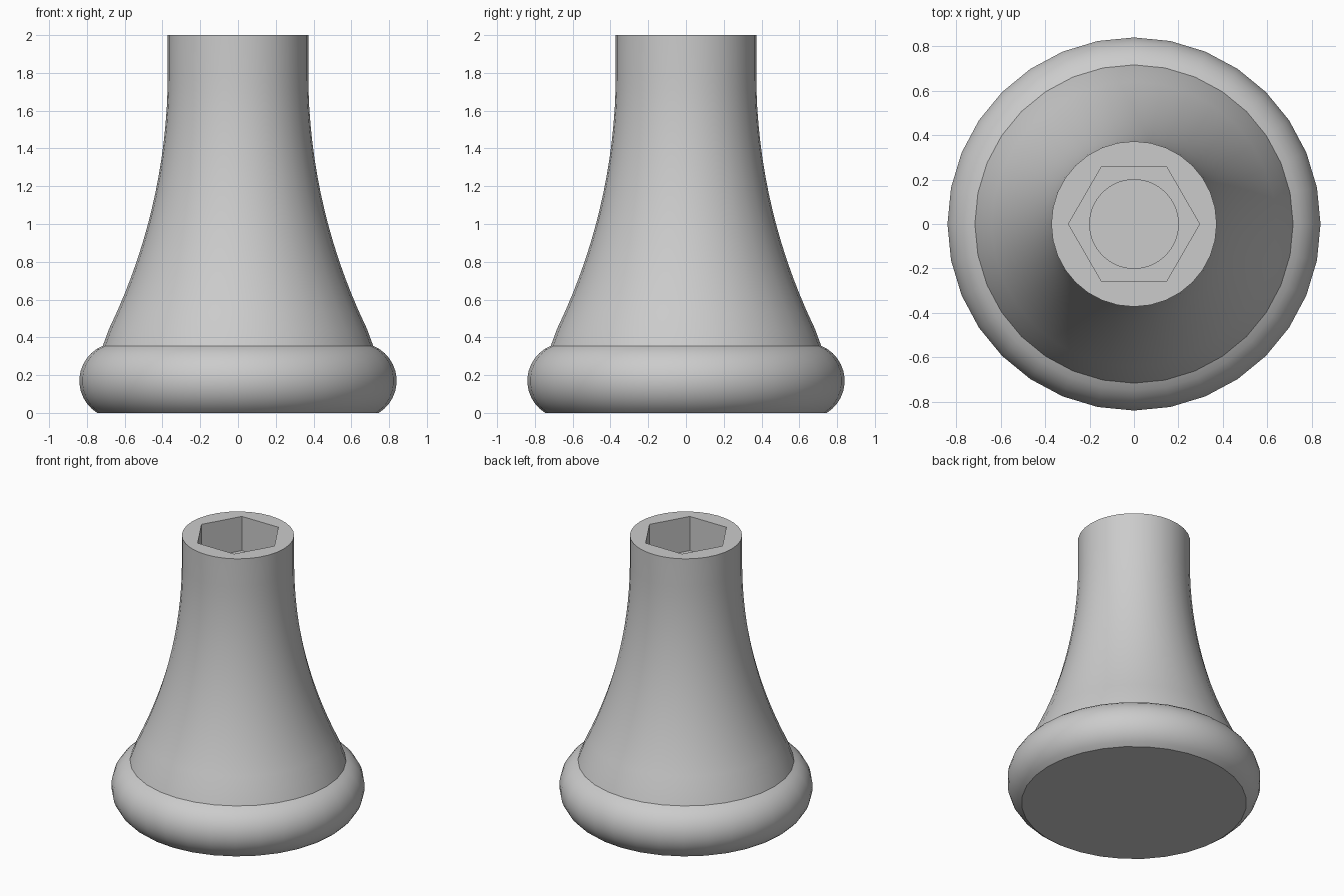
import bpy, bmesh, math

old = bpy.data.objects.get("Cube")
if old:
    bpy.data.objects.remove(old, do_unlink=True)

SIDES = 32

grey = bpy.data.materials.new("plain grey")
grey.use_nodes = True
colour = (0.6, 0.6, 0.6, 1)
grey.diffuse_color = colour
grey.node_tree.nodes["Principled BSDF"].inputs["Base Color"].default_value = colour


def revolve(name, profile, sides):
    """Closed solid of revolution from (radius, height) points, bottom to top."""
    bm = bmesh.new()
    rings = []
    for r, z in profile:
        angles = [math.tau * i / sides for i in range(sides)]
        rings.append([bm.verts.new((r * math.cos(a), r * math.sin(a), z)) for a in angles])
    for low, high in zip(rings, rings[1:]):
        for i in range(sides):
            j = (i + 1) % sides
            bm.faces.new((low[i], low[j], high[j], high[i]))
    bm.faces.new(rings[0][::-1])
    bm.faces.new(rings[-1])
    mesh = bpy.data.meshes.new(name)
    bm.to_mesh(mesh)
    bm.free()
    mesh.materials.append(grey)
    obj = bpy.data.objects.new(name, mesh)
    bpy.context.collection.objects.link(obj)
    return obj


# Rounded rim at the base: an arc bulging outwards
bulge, centre_r, centre_z = 0.2, 0.64, 0.17
start, end = -math.asin(0.17 / bulge), math.asin(0.185 / bulge)
profile = []
for i in range(13):
    a = start + (end - start) * i / 12
    profile.append((centre_r + bulge * math.cos(a), centre_z + bulge * math.sin(a)))

# Flared body: a large hollow arc running into a straight neck
neck_r, neck_z, flare = 0.372, 1.8, 3.11
for i in range(1, 17):
    z = 0.355 + (neck_z - 0.355) * i / 16
    profile.append((neck_r + flare - math.sqrt(flare**2 - (neck_z - z)**2), z))
profile.append((neck_r, 2))
foot = revolve("flared_foot", profile, SIDES)

# Hexagonal socket in the top, with a round bore below it
cutters = [
    revolve("socket_cutter", [(0.295, 1.75), (0.295, 2.1)], 6),
    revolve("bore_cutter", [(0.2, 0.8), (0.2, 2.05)], SIDES),
]
bpy.context.view_layer.objects.active = foot
for cutter in cutters:
    cutter.hide_render = True
    cut = foot.modifiers.new(cutter.name, "BOOLEAN")
    cut.operation = "DIFFERENCE"
    cut.solver = "EXACT"
    cut.object = cutter
    bpy.ops.object.modifier_apply(modifier=cut.name)
    bpy.data.objects.remove(cutter, do_unlink=True)

# Smooth curves with crisp edges
bpy.ops.object.select_all(action="DESELECT")
foot.select_set(True)
bpy.ops.object.shade_smooth_by_angle(angle=math.radians(30))
